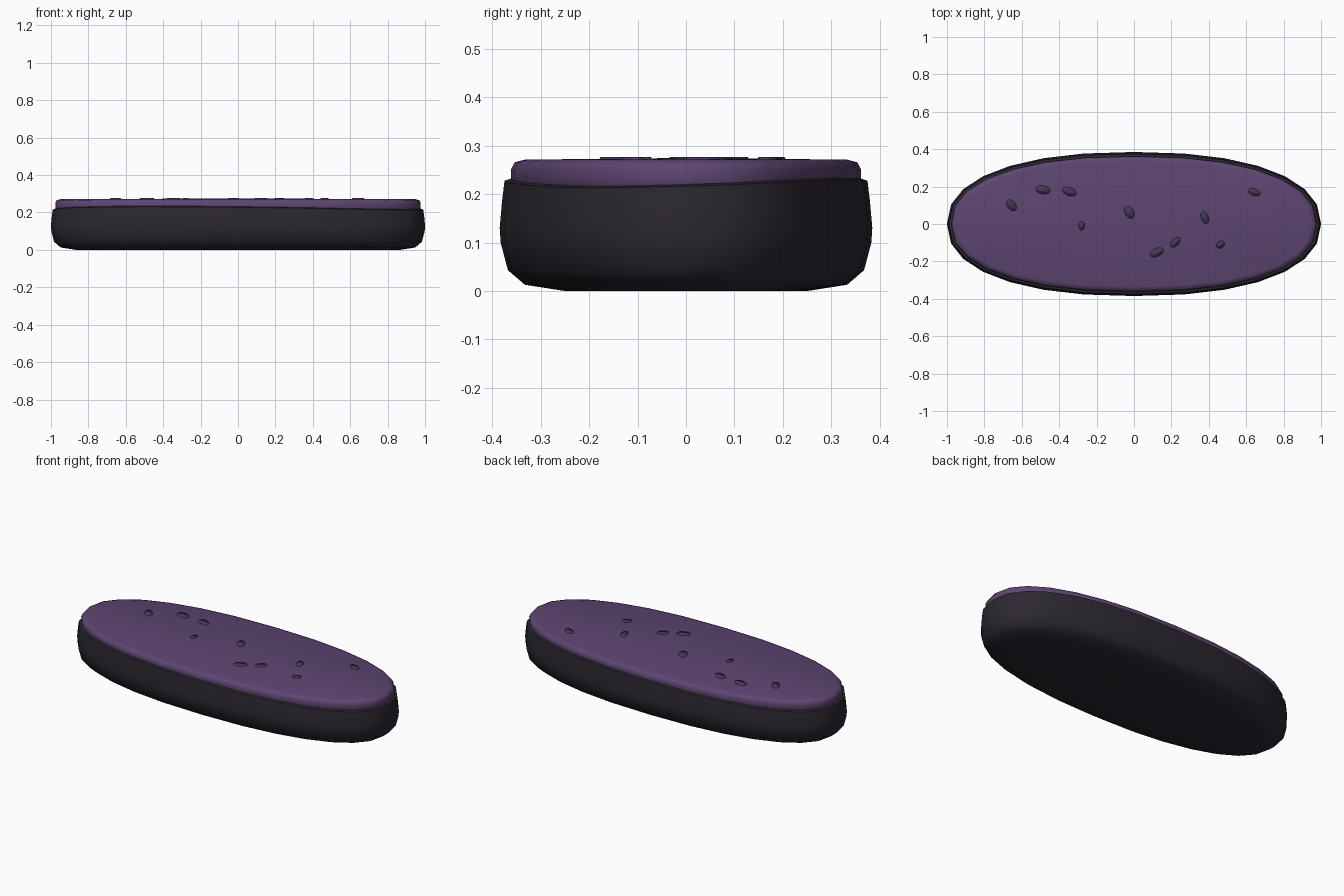
import bpy, bmesh
from math import sin, cos, pi, radians, copysign

if "Cube" in bpy.data.objects:
    bpy.data.objects.remove(bpy.data.objects["Cube"])

SIDES = 28
RX, RY = 1.0, 0.385


def material(name, rgb):
    m = bpy.data.materials.new(name)
    m.diffuse_color = (*rgb, 1)
    m.use_nodes = True
    m.node_tree.nodes["Principled BSDF"].inputs["Base Color"].default_value = m.diffuse_color
    return m


def spow(v, e):
    return copysign(abs(v) ** e, v) if abs(v) > 1e-6 else 0.0


def finish(bm, name, mat, angle):
    bmesh.ops.recalc_face_normals(bm, faces=bm.faces[:])
    me = bpy.data.meshes.new(name)
    bm.to_mesh(me)
    bm.free()
    ob = bpy.data.objects.new(name, me)
    bpy.context.collection.objects.link(ob)
    me.materials.append(mat)
    bpy.ops.object.select_all(action='DESELECT')
    bpy.context.view_layer.objects.active = ob
    ob.select_set(True)
    bpy.ops.object.shade_smooth_by_angle(angle=radians(angle))
    return ob


def oval_slab(name, profile, z_low, z_high, mat):
    """Stack oval rings; profile = (inset, height, wave share)."""
    bm = bmesh.new()
    rings = []
    for inset, z, w in profile:
        ring = []
        for i in range(SIDES):
            a = 2 * pi * i / SIDES
            wave = w * 0.009 * cos(2 * (a + radians(115)))
            ring.append(bm.verts.new(((RX - inset) * spow(cos(a), 0.87),
                                      (RY - inset) * spow(sin(a), 0.87),
                                      z + wave)))
        rings.append(ring)
    for r0, r1 in zip(rings, rings[1:]):
        for i in range(SIDES):
            j = (i + 1) % SIDES
            bm.faces.new((r0[i], r0[j], r1[j], r1[i]))
    for ring, z in ((rings[0], z_low), (rings[-1], z_high)):
        c = bm.verts.new((0, 0, z))
        for i in range(SIDES):
            bm.faces.new((ring[i], ring[(i + 1) % SIDES], c))
    return finish(bm, name, mat, 50)


dark = material("dark_stone", (0.025, 0.020, 0.030))
purple = material("purple_top", (0.110, 0.060, 0.165))
shade = material("dark_purple", (0.065, 0.038, 0.092))

# rounded stone body with a slightly wavy rim
oval_slab("stone_base",
          [(0.135, 0.0, 0), (0.052, 0.013, 0), (0.017, 0.043, 0),
           (0.002, 0.10, 0), (0.0, 0.13, 0), (0.005, 0.185, 0.3),
           (0.010, 0.222, 1), (0.022, 0.226, 1), (0.05, 0.226, 1)],
          0.0, 0.226, dark)

# thin covering layer, softly crowned
oval_slab("top_layer",
          [(0.035, 0.20, 0), (0.024, 0.21, 0), (0.023, 0.25, 0),
           (0.031, 0.266, 0), (0.052, 0.2715, 0)],
          0.20, 0.275, purple)

# flat pebbly spots: x, y, length, width, turn
SPOTS = [(-.655, .10, .078, .05, -50), (-.487, .183, .09, .05, -10),
         (-.345, .173, .088, .05, -20), (-.28, -.01, .056, .036, 80),
         (-.025, .063, .088, .055, -60), (.378, .035, .08, .045, -70),
         (.22, -.098, .076, .045, 45), (.122, -.152, .088, .05, 25),
         (.462, -.11, .056, .04, 40), (.643, .17, .076, .04, -20)]
for n, (x, y, length, width, turn) in enumerate(SPOTS):
    bm = bmesh.new()
    bmesh.ops.create_cone(bm, cap_ends=True, segments=8, radius1=0.5,
                          radius2=0.42, depth=0.008)
    ob = finish(bm, f"spot_{n + 1}", shade, 30)
    ob.location = (x, y, 0.273)
    ob.scale = (length, width, 1)
    ob.rotation_euler.z = radians(turn)
